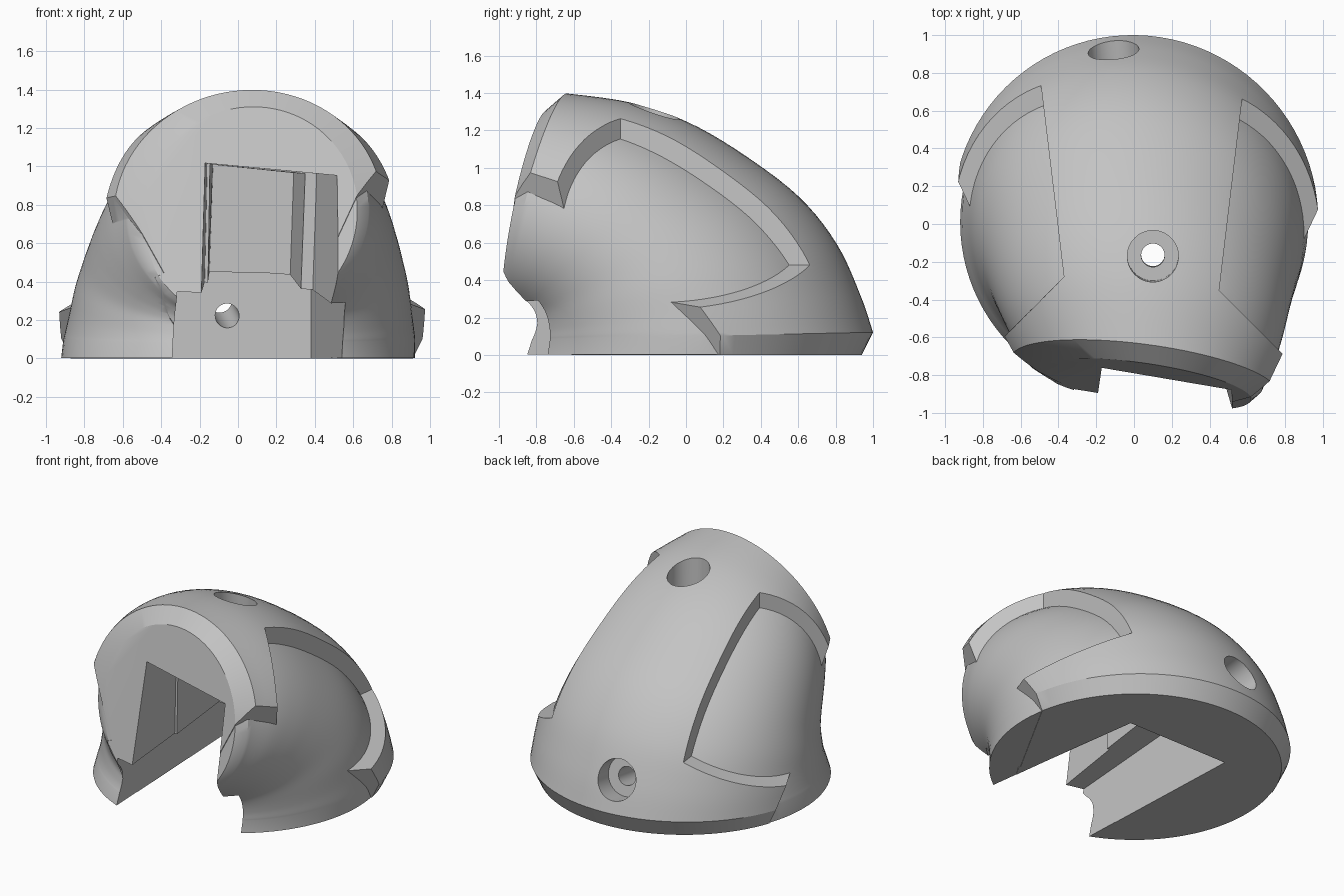
import bpy
import bmesh
import math
from mathutils import Matrix, Vector

cube = bpy.data.objects.get("Cube")
if cube:
    bpy.data.objects.remove(cube)

grey = bpy.data.materials.new("plain_grey")
grey.use_nodes = True
COLOUR = (0.55, 0.55, 0.55, 1)
grey.diffuse_color = COLOUR
grey.node_tree.nodes["Principled BSDF"].inputs["Base Color"].default_value = COLOUR


def finish(bm, name):
    bmesh.ops.recalc_face_normals(bm, faces=bm.faces)
    mesh = bpy.data.meshes.new(name)
    bm.to_mesh(mesh)
    bm.free()
    mesh.materials.append(grey)
    obj = bpy.data.objects.new(name, mesh)
    bpy.context.collection.objects.link(obj)
    return obj


def loft(name, rings):
    """Closed solid through rings of equal length."""
    bm = bmesh.new()
    rows = [[bm.verts.new(p) for p in ring] for ring in rings]
    n = len(rows[0])
    for a, b in zip(rows, rows[1:]):
        for i in range(n):
            j = (i + 1) % n
            bm.faces.new((a[i], a[j], b[j], b[i]))
    bm.faces.new(rows[0][::-1])
    bm.faces.new(rows[-1])
    return finish(bm, name)


def combine(target, tool, operation="DIFFERENCE"):
    tool.hide_render = True
    mod = target.modifiers.new("join", "BOOLEAN")
    mod.operation = operation
    mod.solver = "EXACT"
    mod.object = tool
    bpy.context.view_layer.objects.active = target
    bpy.ops.object.modifier_apply(modifier=mod.name)
    bpy.data.objects.remove(tool)


# Sections from the round base to the tilted front disc:
# throat y, z / crown y, z / half width / pad thickness
SECTIONS = [
    (-.92, 0, .94, 0, .925, 0),
    (-.90, .08, .95, .12, .92, .05),
    (-.89, .11, .86, .32, .90, .07),
    (-.885, .14, .715, .575, .875, .09),
    (-.885, .16, .51, .805, .84, .10),
    (-.89, .175, .22, 1.015, .80, .10),
    (-.90, .185, -.06, 1.17, .76, .10),
    (-.915, .195, -.34, 1.27, .71, .09),
    (-.935, .195, -.655, 1.33, .635, .07),
    (-.96, .19, -.74, 1.31, .57, 0),
]


def smooth_sections(steps=5):
    """Spline through the sections, leaving the two chamfers straight."""
    last = len(SECTIONS) - 1
    out = [(0, SECTIONS[0])]
    mid = SECTIONS[1:last]
    for i in range(len(mid) - 1):
        p0, p1 = mid[max(i - 1, 0)], mid[i]
        p2, p3 = mid[i + 1], mid[min(i + 2, len(mid) - 1)]
        for s in range(steps):
            u = s / steps
            row = [b + u * (c - a) / 2
                   + u * u * (a - 2.5 * b + 2 * c - d / 2)
                   + u ** 3 * (1.5 * (b - c) + (d - a) / 2)
                   for a, b, c, d in zip(p0, p1, p2, p3)]
            out.append(((i + 1 + u) / last, row))
    out.append(((last - 1) / last, mid[-1]))
    out.append((1, SECTIONS[-1]))
    return out


def body(name, padded, count=96):
    rings = []
    for t, (ay, az, by, bz, width, pad) in smooth_sections():
        throat = Vector((.04 * t, ay, az))
        crown = Vector((.08 * t, by, bz))
        side = Vector((math.cos(.15 * t), -math.sin(.15 * t), 0))
        centre, up = (throat + crown) / 2, (crown - throat) / 2
        ring = []
        for k in range(count):
            a = math.tau * k / count
            c, s = math.cos(a), math.sin(a)
            p = centre + up * c + side * width * s
            if padded:
                fade = min(max((c + .45) / .25, 0), 1)
                p += (up.normalized() * c + side * s) * pad * fade
            ring.append(p)
        rings.append(ring)
    return loft(name, rings)


BOX = [(axis, -2.5) for axis in
       ((1, 0, 0), (-1, 0, 0), (0, 1, 0), (0, -1, 0), (0, 0, 1), (0, 0, -1))]


def wedge(planes, flip):
    """Convex block on the positive side of every plane (normal, distance)."""
    planes = [(Vector(n), d) for n, d in list(planes) + BOX]
    bm = bmesh.new()
    for i, (n1, d1) in enumerate(planes):
        for j, (n2, d2) in enumerate(planes[:i]):
            for n3, d3 in planes[:j]:
                m = Matrix((n1, n2, n3))
                if abs(m.determinant()) < 1e-4:
                    continue
                p = m.inverted() @ Vector((d1, d2, d3))
                if all(n.dot(p) > d - 1e-4 for n, d in planes):
                    bm.verts.new((.08 - p.x, p.y + .07, p.z) if flip else p)
    bmesh.ops.remove_doubles(bm, verts=bm.verts[:], dist=1e-4)
    bmesh.ops.convex_hull(bm, input=bm.verts[:])
    return finish(bm, "side_cutter")


# Raised pads: the padded body with both flanks cut away
shell = body("helmet_shell", True)
FLANK = ((1, -.12, 0), .493)
NOTCH_BACK = ((1, 1, 0), .10)
NOTCH_UNDER = ((.83, -.5, -.32), .70)
BAND_TOP = ((.43, -.05, .9), .645)
BAND_END = ((.81, -.45, -.39), .655)
for flip in (False, True):
    for upper in (NOTCH_BACK, NOTCH_UNDER):
        for lower in (BAND_TOP, BAND_END):
            combine(shell, wedge((FLANK, upper, lower), flip))

# Recessed core, a hair smaller so that its ends sit inside
core = body("core", False)
pivot = Vector((0, 0, .4))
for v in core.data.vertices:
    v.co = pivot + (v.co - pivot) * .995
combine(shell, core, "UNION")


def slot(front_y, front, back_y, back):
    rings = [[(x, y, z) for x, z in pts]
             for y, pts in ((front_y, front), (back_y, back))]
    combine(shell, loft("slot_cutter", rings))


# Stepped slot, open to the front and below
slot(-1.3, [(-.21, .1), (-.19, 1.02), (.62, .94), (.58, .1)],
     -.45, [(-.18, .1), (-.16, 1.015), (.41, .965), (.38, .1)])
slot(-.7, [(-.17, .1), (-.155, 1.01), (.383, .96), (.35, .1)],
     0, [(-.16, .1), (-.13, 1.01), (.29, .965), (.26, .1)])
slot(-1.1, [(-.335, -.1), (-.305, .32), (.605, .24), (.58, -.1)],
     .42, [(-.40, -.1), (-.38, .51), (.38, .49), (.38, -.1)])


def bore(point, axis, radius, start, end):
    axis = Vector(axis).normalized()
    u = axis.orthogonal().normalized()
    w = axis.cross(u)
    rings = [[Vector(point) + axis * d
              + (u * math.cos(a) + w * math.sin(a)) * radius
              for a in (math.tau * k / 48 for k in range(48))]
             for d in (start, end)]
    combine(shell, loft("bore_cutter", rings))


# Counterbored screw holes in the crown and the back
for point, axis in (((.1, -.17, 1.28), (0, -.03, 1)),
                    ((-.11, .93, .33), (-.1, .95, .2))):
    bore(point, axis, .135, -.15, .4)
    bore(point, axis, .062, -.62, .1)

bpy.ops.object.select_all(action="DESELECT")
shell.select_set(True)
bpy.context.view_layer.objects.active = shell
bpy.ops.object.shade_smooth_by_angle(angle=math.radians(28))
